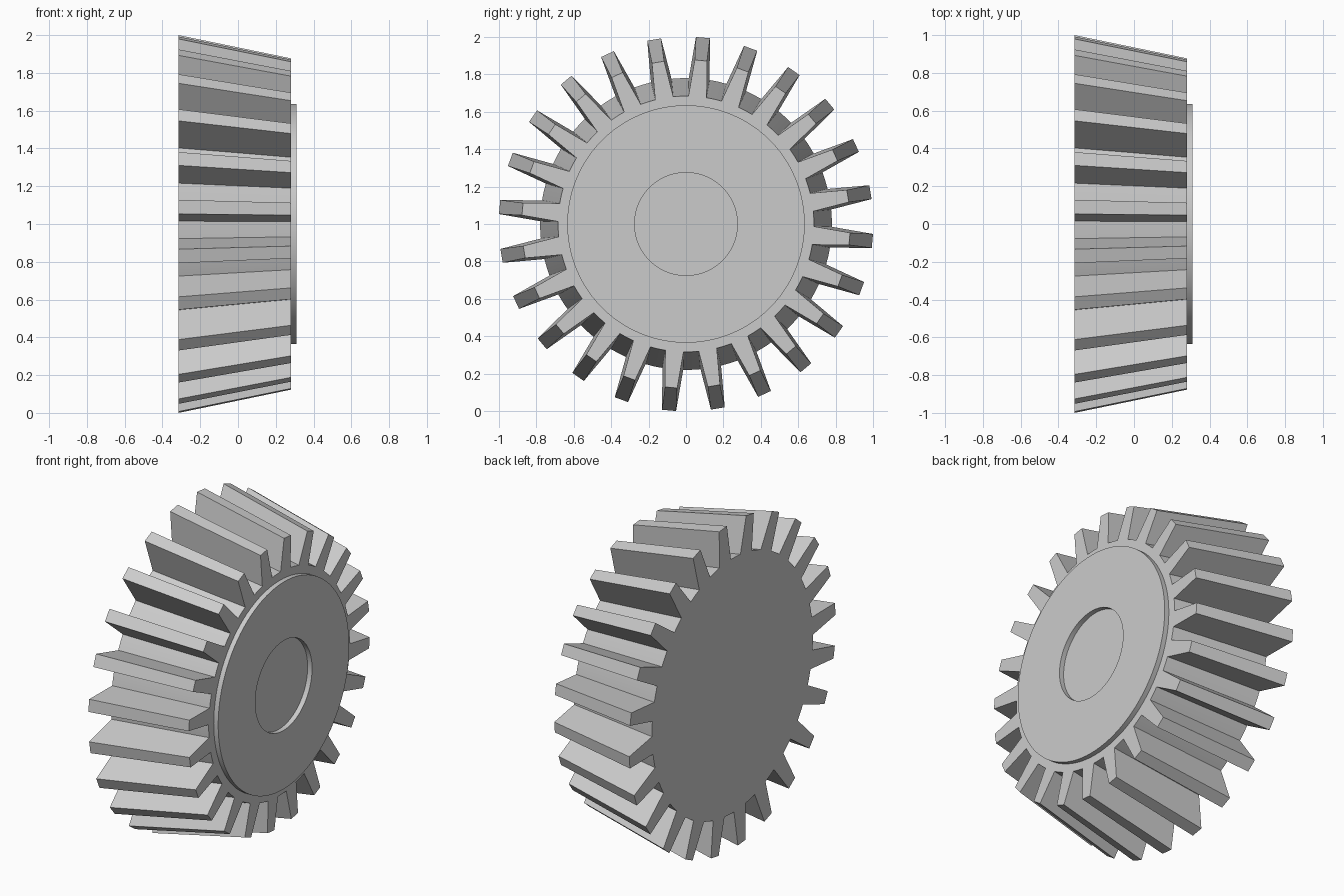
import bpy, bmesh
from math import sin, cos, radians, pi

cube = bpy.data.objects.get("Cube")
if cube:
    bpy.data.objects.remove(cube)

TEETH = 24
PITCH = 360 / TEETH
FIRST = 5.2                      # angle of the first tooth from the top
X_BACK, X_FRONT, X_BOSS = -0.315, 0.28, 0.31
TIP_R, ROOT_R, TAPER = 1.0014, 0.78, 0.877
AXIS_Z = 1.0

steel = bpy.data.materials.new("light_grey_metal")
steel.use_nodes = True
grey = (0.6, 0.6, 0.6, 1)
steel.diffuse_color = grey
steel.node_tree.nodes["Principled BSDF"].inputs["Base Color"].default_value = grey


def ring(bm, x, outline):
    """Vertices of an outline given as (radius, degrees from top) pairs."""
    return [bm.verts.new((x, r * sin(radians(a)), AXIS_Z + r * cos(radians(a))))
            for r, a in outline]


def bridge(bm, a, b):
    n = len(a)
    for i in range(n):
        j = (i + 1) % n
        bm.faces.new((a[i], a[j], b[j], b[i]))


def finish(name, bm):
    bmesh.ops.recalc_face_normals(bm, faces=bm.faces)
    mesh = bpy.data.meshes.new(name)
    bm.to_mesh(mesh)
    bm.free()
    obj = bpy.data.objects.new(name, mesh)
    bpy.context.collection.objects.link(obj)
    mesh.materials.append(steel)
    bpy.ops.object.select_all(action='DESELECT')
    obj.select_set(True)
    bpy.context.view_layer.objects.active = obj
    bpy.ops.object.shade_smooth_by_angle(angle=radians(15))
    return obj


# Toothed body: one tooth and one valley per pitch, tapered toward the front
outline = []
for i in range(TEETH):
    c = FIRST + i * PITCH
    outline += [(ROOT_R, c - 4.1), (TIP_R, c - 2.15), (TIP_R, c + 2.15),
                (ROOT_R, c + 4.1), (ROOT_R, c + PITCH / 2)]
bm = bmesh.new()
back = ring(bm, X_BACK, outline)
front = ring(bm, X_FRONT, [(r * TAPER, a) for r, a in outline])
bridge(bm, back, front)
bm.faces.new(back)
bm.faces.new(front)
finish("gear_body", bm)

# Raised hub ring on the front, open in the middle down to the body
bm = bmesh.new()
SEGMENTS = 96
section = [(0.635, X_FRONT), (0.635, X_BOSS), (0.275, X_BOSS), (0.275, X_FRONT)]
loops = [ring(bm, x, [(r, k * 360 / SEGMENTS) for k in range(SEGMENTS)])
         for r, x in section]
for a, b in zip(loops, loops[1:]):
    bridge(bm, a, b)
# Open strip: orient outward by the flat front face
hub = finish("hub_ring", bm)
if hub.data.polygons[SEGMENTS].normal.x < 0:
    hub.data.flip_normals()
